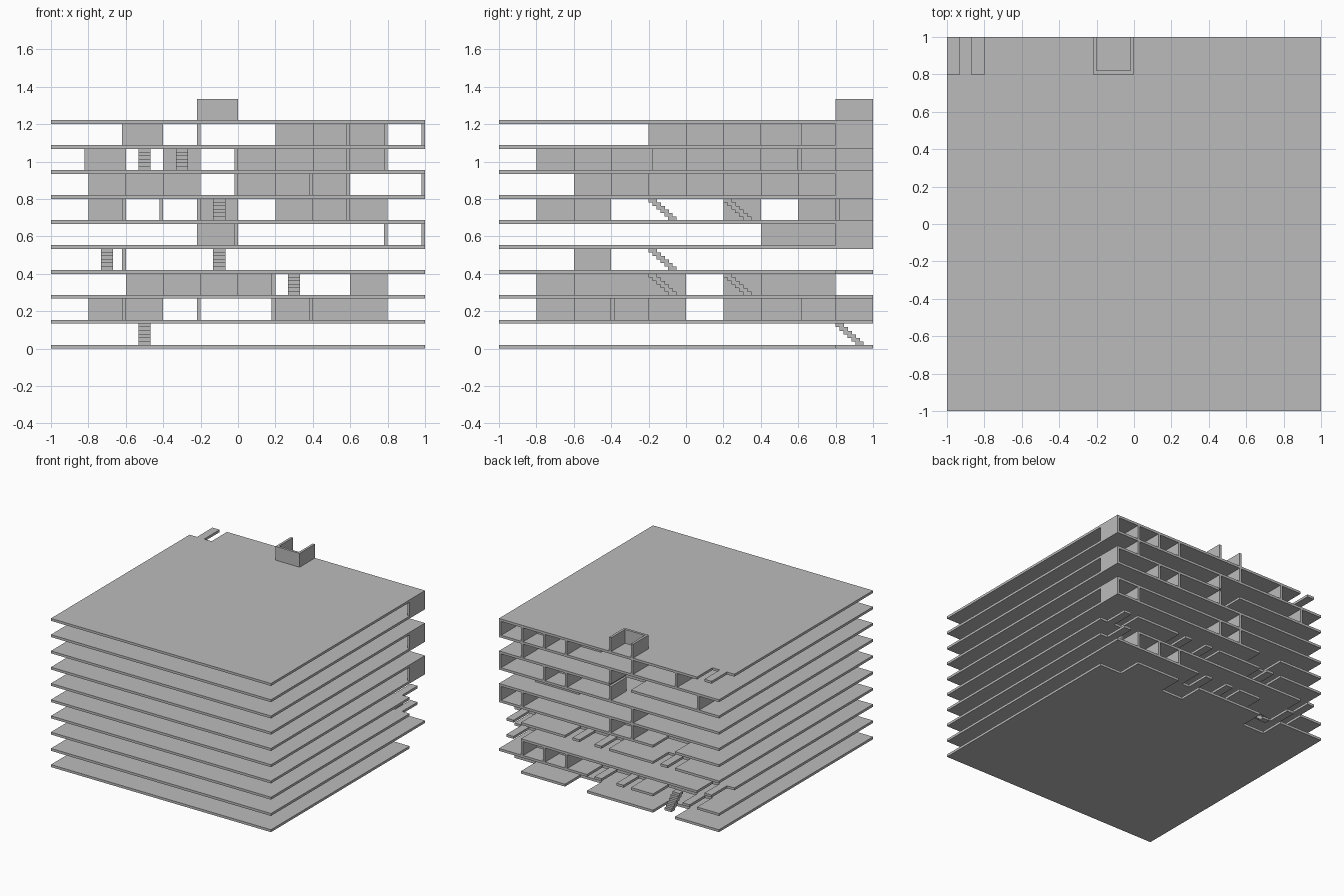
import bpy
import bmesh

if "Cube" in bpy.data.objects:
    bpy.data.objects.remove(bpy.data.objects["Cube"], do_unlink=True)

CELL = 0.2
PITCH = 0.1335
SLAB = 0.02
WALL = 0.02
STEPS = 6
STRIP = 0.065

grey = bpy.data.materials.new("plain grey")
grey.use_nodes = True
grey.diffuse_color = (0.5, 0.5, 0.5, 1)
grey.node_tree.nodes["Principled BSDF"].inputs["Base Color"].default_value = (0.5, 0.5, 0.5, 1)


def index(letter):
    """Grid cells are lettered a to j, from left to right and front to back."""
    return ord(letter) - ord("a")


def low_edge(i):
    return -1 + CELL * i


def finish(name, bm):
    mesh = bpy.data.meshes.new(name)
    bm.to_mesh(mesh)
    bm.free()
    mesh.materials.append(grey)
    obj = bpy.data.objects.new(name, mesh)
    bpy.context.collection.objects.link(obj)
    return obj


def add_box(bm, low, high):
    verts = bmesh.ops.create_cube(bm, size=1)["verts"]
    for v in verts:
        for axis in range(3):
            v.co[axis] = low[axis] if v.co[axis] < 0 else high[axis]


def add_side_wall(bm, col, row, z):
    x, y = low_edge(col + 1), low_edge(row)
    add_box(bm, (x - WALL, y, z + SLAB), (x, y + CELL, z + PITCH))


def add_front_wall(bm, col, row, z):
    x, y = low_edge(col), low_edge(row)
    add_box(bm, (x, y, z + SLAB), (x + CELL, y + WALL, z + PITCH))


def add_stair(bm, col, row, z):
    x, y = low_edge(col) + CELL / 2, low_edge(row)
    rise = (PITCH - SLAB) / STEPS
    for n in range(STEPS):
        front = y + 0.021 * (STEPS - 1 - n)
        base = z + SLAB + n * rise
        add_box(bm, (x - STRIP / 2, front, base), (x + STRIP / 2, front + 0.045, base + rise))


# Stairs per storey as column-row letter pairs
stairs = ["cj", "", "ge gg", "be ee", "", "ee eg", "", "ce de", "", ""]

# Open cells along the back edge of each slab, and the ones bridged by a strip
back_gaps = ["cgj", "c", "", "", "c", "", "", "e", "", ""]
back_strips = ["", "bef", "aj", "cfgj", "", "", "", "", "", "a"]

# Walls per storey: side walls by row, side walls in the back row, front walls by column
walls = [
    ("", "", ""),
    (".bdbd.fgf", "ghi", ".cd...ijj."),
    (".dfff.fii", "", "..cbde..h."),
    ("..b", "", ""),
    (".......ee", "deij", "....j....."),
    (".bc...d.h", "d", ".c..i.ijj."),
    ("..egehegh", "eghj", ".fge.hij.."),
    (".ehiehiea", "aei", ".i.h.dede."),
    ("....dhihb", "bdghij", "..i...jij."),
    ("", "de", "....j....."),
]

for level in range(10):
    z = level * PITCH

    # Floor slab with open cells
    opened = {(index(c), 9) for c in back_gaps[level] + back_strips[level]}
    if level:
        opened |= {(index(s[0]), index(s[1])) for s in stairs[level - 1].split()}
    bm = bmesh.new()
    bmesh.ops.create_grid(bm, x_segments=10, y_segments=10, size=1)
    removed = []
    for face in bm.faces:
        centre = face.calc_center_median()
        if (int((centre.x + 1) / CELL), int((centre.y + 1) / CELL)) in opened:
            removed.append(face)
    bmesh.ops.delete(bm, geom=removed, context="FACES")
    slab = finish(f"floor_slab_{level}", bm)
    slab.location.z = z
    thick = slab.modifiers.new("thickness", "SOLIDIFY")
    thick.thickness = SLAB
    thick.offset = 1

    # Narrow strips bridging open cells
    if back_strips[level]:
        bm = bmesh.new()
        for c in back_strips[level]:
            x = low_edge(index(c)) + CELL / 2
            add_box(bm, (x - STRIP / 2, 1 - CELL, z), (x + STRIP / 2, 1, z + SLAB))
        finish(f"bridge_strips_{level}", bm)

    # Partition walls
    by_row, back_row, by_column = walls[level]
    if by_row or back_row or by_column:
        bm = bmesh.new()
        for row, c in enumerate(by_row):
            if c != ".":
                add_side_wall(bm, index(c), row, z)
        for c in back_row:
            add_side_wall(bm, index(c), 9, z)
        for col, r in enumerate(by_column):
            if r != ".":
                add_front_wall(bm, col, index(r), z)
        finish(f"partition_walls_{level}", bm)

    # Staircases
    if stairs[level]:
        bm = bmesh.new()
        for s in stairs[level].split():
            add_stair(bm, index(s[0]), index(s[1]), z)
        finish(f"staircases_{level}", bm)
